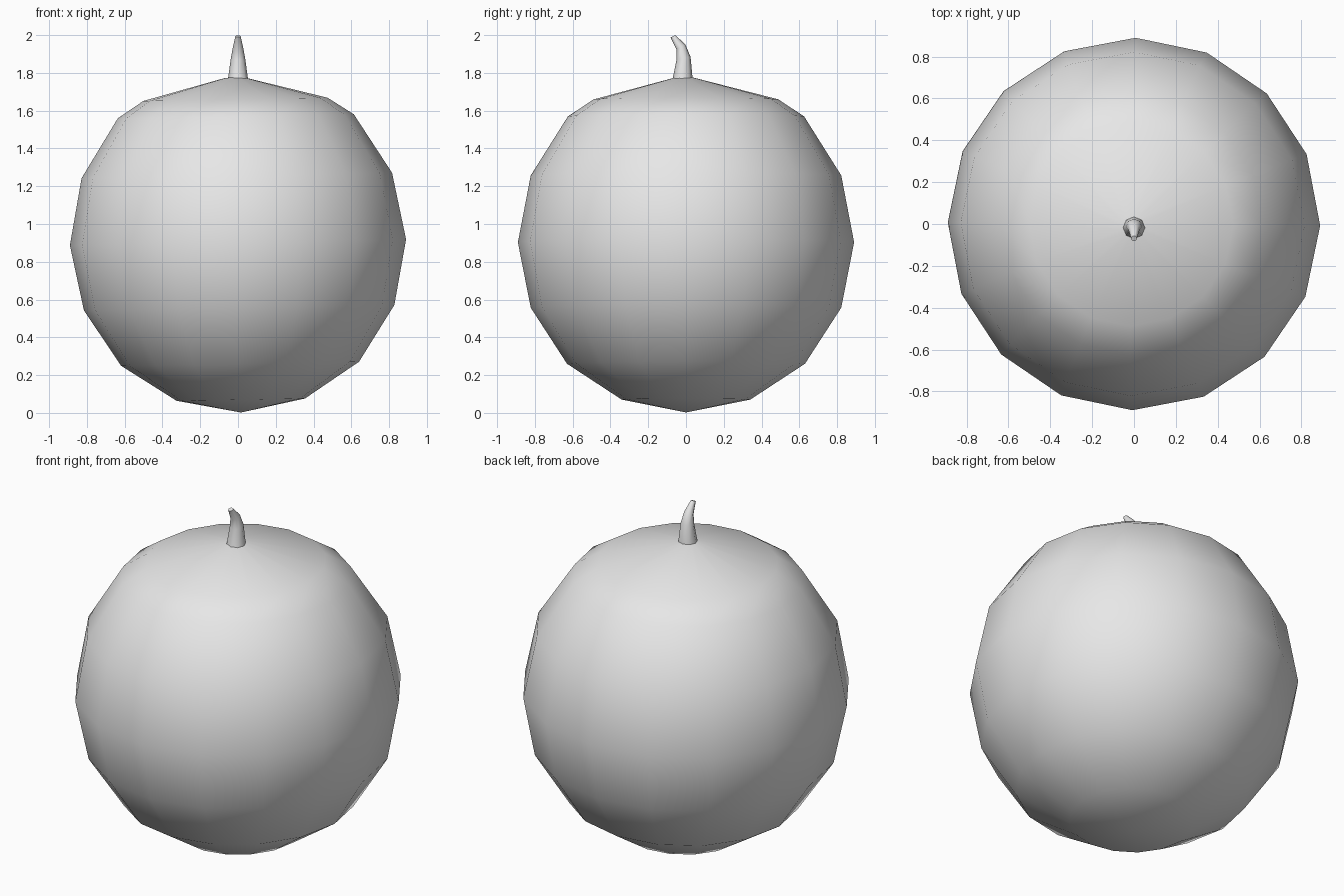
import bpy, bmesh
from math import sin, cos, pi, radians
from mathutils import Vector, Matrix

cube = bpy.data.objects.get("Cube")
if cube:
    bpy.data.objects.remove(cube, do_unlink=True)

grey = bpy.data.materials.new("plain grey")
grey.use_nodes = True
colour = (0.8, 0.8, 0.8, 1)
grey.diffuse_color = colour
grey.node_tree.nodes["Principled BSDF"].inputs["Base Color"].default_value = colour


def loft(name, rings, sides, sharp_angle, tilt=None):
    """Skin rings of (centre y, z, radius, lean about x), listed bottom to top."""
    bm = bmesh.new()
    loops = []
    for y, z, radius, lean in rings:
        turn = Matrix.Rotation(lean, 3, "X")
        points = [Vector((radius * cos(2 * pi * i / sides), radius * sin(2 * pi * i / sides), 0))
                  for i in range(sides)]
        loops.append([bm.verts.new(turn @ p + Vector((0, y, z))) for p in points])
    for low, high in zip(loops, loops[1:]):
        for i in range(sides):
            j = (i + 1) % sides
            bm.faces.new((low[i], low[j], high[j], high[i]))
    bm.faces.new(loops[0][::-1])
    bm.faces.new(loops[-1])
    bmesh.ops.remove_doubles(bm, verts=bm.verts, dist=0.0005)
    if tilt:
        bmesh.ops.rotate(bm, verts=bm.verts, cent=(0, 0, 0.9), matrix=tilt)
    bmesh.ops.recalc_face_normals(bm, faces=bm.faces)
    mesh = bpy.data.meshes.new(name)
    bm.to_mesh(mesh)
    bm.free()
    mesh.materials.append(grey)
    obj = bpy.data.objects.new(name, mesh)
    bpy.context.collection.objects.link(obj)
    bpy.ops.object.select_all(action="DESELECT")
    obj.select_set(True)
    bpy.context.view_layer.objects.active = obj
    bpy.ops.object.shade_smooth_by_angle(angle=sharp_angle)
    return obj


# Round body: pole at the bottom, shallow cone closing the top
body_rings = [(0, 0.002, 0.0001, 0), (0, 0.07, 0.34, 0), (0, 0.26, 0.63, 0),
              (0, 0.557, 0.822, 0), (0, 0.903, 0.89, 0), (0, 1.257, 0.822, 0),
              (0, 1.57, 0.625, 0), (0, 1.66, 0.488, 0), (-0.01, 1.775, 0.05, 0)]
loft("body", body_rings, 16, radians(60),
     Matrix.Rotation(radians(-1), 3, "Y") @ Matrix.Rotation(radians(-0.5), 3, "Z"))

# Stem: tapers and bends toward the front
stem_rings = [(-0.018, 1.768, 0.053, 0), (-0.013, 1.877, 0.038, 0.2),
              (-0.027, 1.937, 0.027, 0.52), (-0.069, 1.994, 0.014, 0.4)]
loft("stem", stem_rings, 8, radians(60))
